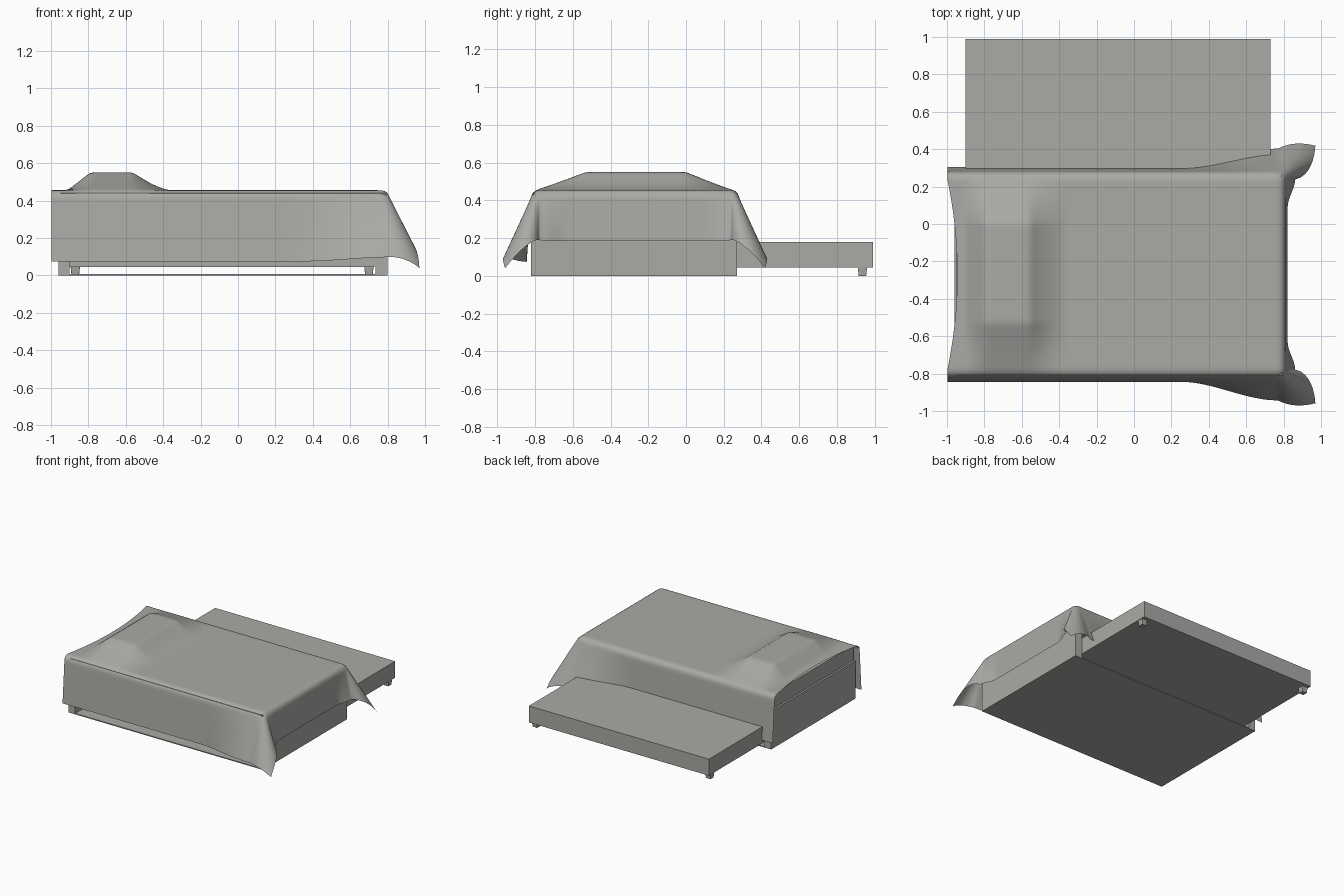
import bpy, bmesh, math

if "Cube" in bpy.data.objects:
    bpy.data.objects.remove(bpy.data.objects["Cube"])

cloth_grey = bpy.data.materials.new("warm_grey")
cloth_grey.diffuse_color = (0.40, 0.40, 0.38, 1)
cloth_grey.use_nodes = True
cloth_grey.node_tree.nodes["Principled BSDF"].inputs["Base Color"].default_value = cloth_grey.diffuse_color


def finish(name, bm, smooth=False):
    me = bpy.data.meshes.new(name)
    bm.to_mesh(me)
    bm.free()
    ob = bpy.data.objects.new(name, me)
    bpy.context.collection.objects.link(ob)
    me.materials.append(cloth_grey)
    if smooth:
        for p in me.polygons:
            p.use_smooth = True
    return ob


def box(name, x, y, z, taper=1.0):
    """Box from ranges; taper scales the bottom face."""
    bm = bmesh.new()
    bmesh.ops.create_cube(bm, size=1)
    for v in bm.verts:
        k = taper if v.co.z < 0 else 1
        v.co = ((x[0] + x[1]) / 2 + v.co.x * k * (x[1] - x[0]),
                (y[0] + y[1]) / 2 + v.co.y * k * (y[1] - y[0]),
                (z[0] + z[1]) / 2 + v.co.z * (z[1] - z[0]))
    return finish(name, bm)


# Bed frame: open tunnel that holds the pull-out bed
Y = (-0.82, 0.27)
box("frame_head_panel", (-0.96, -0.90), Y, (0, 0.31))
box("frame_foot_panel", (0.735, 0.80), Y, (0, 0.31))
box("frame_bottom", (-0.90, 0.735), Y, (0, 0.008))
box("frame_top", (-0.90, 0.735), Y, (0.25, 0.31))

# Mattress and the pillow below the blanket
box("mattress", (-0.95, 0.79), (-0.81, 0.26), (0.315, 0.44))
pillow = box("pillow", (-0.79, -0.57), (-0.53, 0.0), (0.44, 0.535))

# Pull-out bed with four small feet
box("trundle", (-0.90, 0.73), (-0.06, 0.99), (0.045, 0.18))
for i, x in enumerate((-0.87, 0.70)):
    for j, y in enumerate((0.0, 0.935)):
        box(f"trundle_foot_{i}{j}", (x - 0.025, x + 0.025),
            (y - 0.025, y + 0.025), (0.008 if y < 0.27 else 0.0, 0.045), 0.8)

# Draped blanket
CY, HALF, XF, TOP, R = -0.27, 0.51, 0.77, 0.455, 0.04
X0, DROP_FOOT, DROP_SIDE = -0.945, 0.295, 0.405


def ease(t):
    t = max(0.0, min(1.0, t))
    return t * t * (3 - 2 * t)


def ramp(v, a, b, c, d, p, q):
    """Trapezoid with curved flanks."""
    if v <= a or v >= d:
        return 0.0
    if v < b:
        return ((v - a) / (b - a)) ** p
    if v > c:
        return ((d - v) / (d - c)) ** q
    return 1.0


def fold(d, flare):
    """Cloth length d past the edge -> (outward, downward)."""
    amax = math.pi / 2 - flare
    a = min(d / R, amax)
    rest = max(0.0, d - R * amax)
    return (R * math.sin(a) + rest * math.sin(flare),
            R * (1 - math.cos(a)) + rest * math.cos(flare))


def side_flare(s):
    return 0.07 + 0.29 * ease((s - 0.25) / 0.52)


def foot_flare(t):
    return 0.05 + 0.17 * ease((t - 0.36) / 0.15)


def drape(s, t):
    sign = 1 if t >= 0 else -1
    t = abs(t)
    a, b = max(0.0, s - XF), max(0.0, t - HALF)
    x, y, z = min(s, XF), min(t, HALF), TOP
    if a > 0 and b > 0:            # flared corner
        f = math.atan2(b, a) / (math.pi / 2)
        flare = (foot_flare(t) * (1 - f) + side_flare(XF) * f
                 + 0.24 * math.sin(math.pi * f))
        th = math.pi / 2 * f ** 1.5
        o, d = fold(math.hypot(a, b), flare)
        x, y, z = x + o * math.cos(th), y + o * math.sin(th), z - d
    elif a > 0:                    # foot flap
        o, d = fold(a, foot_flare(t))
        x, z = x + o, z - d
    elif b > 0:                    # side flaps
        o, d = fold(b, side_flare(s))
        y, z = y + o, z - d
    # head edge reaches further out at the sides
    x -= 0.053 * min(t / HALF, 1) ** 2 * ease((-0.5 - s) / 0.4)
    y = CY + sign * y
    # bump over the pillow
    z += 0.095 * (ramp(x, -0.91, -0.79, -0.56, -0.36, 1.0, 1.5)
                  * ramp(y, -0.80, -0.53, 0.0, 0.25, 1.1, 1.1))
    return x, y, z


bm = bmesh.new()
NS, NT = 130, 122
T = HALF + DROP_SIDE
grid = [[bm.verts.new(drape(X0 + (XF + DROP_FOOT - X0) * i / NS,
                            -T + 2 * T * j / NT))
         for j in range(NT + 1)] for i in range(NS + 1)]
for i in range(NS):
    for j in range(NT):
        bm.faces.new((grid[i][j], grid[i + 1][j],
                      grid[i + 1][j + 1], grid[i][j + 1]))
# soften the cloth, keeping the hem in place
inner = [v for v in bm.verts if not v.is_boundary]
for _ in range(3):
    bmesh.ops.smooth_vert(bm, verts=inner, factor=0.5, use_axis_x=True,
                          use_axis_y=True, use_axis_z=True)
finish("blanket", bm, smooth=True)
